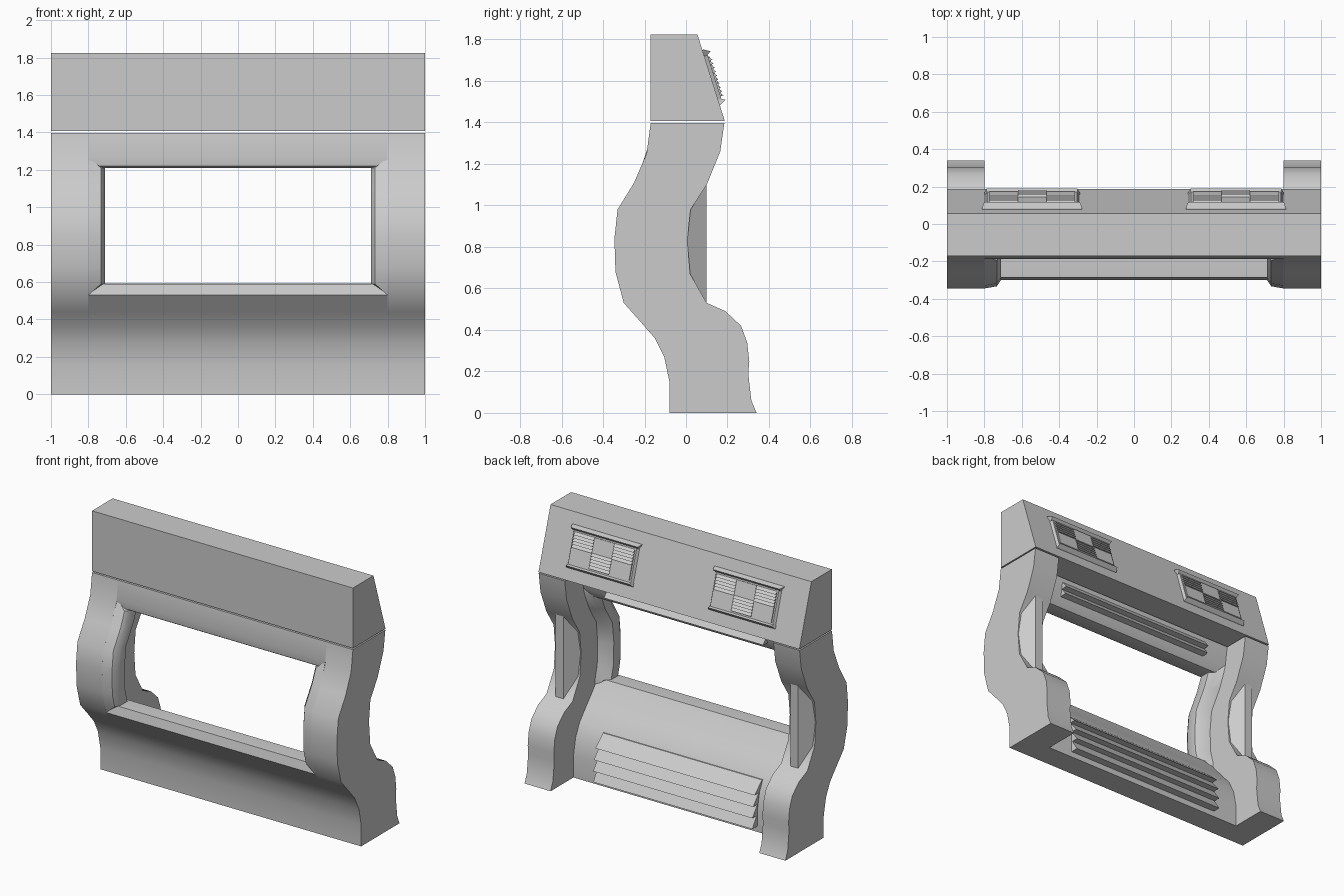
import bpy, bmesh, math

if "Cube" in bpy.data.objects:
    bpy.data.objects.remove(bpy.data.objects["Cube"])


def loft(name, rings, smooth=False):
    """Solid skinned through rings of equal point count, capped at both ends."""
    bm = bmesh.new()
    vs = [[bm.verts.new(p) for p in r] for r in rings]
    n = len(vs[0])
    for a, b in zip(vs, vs[1:]):
        for i in range(n):
            bm.faces.new((a[i], a[(i + 1) % n], b[(i + 1) % n], b[i]))
    bm.faces.new(vs[0])
    bm.faces.new(vs[-1])
    bmesh.ops.remove_doubles(bm, verts=bm.verts, dist=0.0001)
    bmesh.ops.recalc_face_normals(bm, faces=bm.faces)
    me = bpy.data.meshes.new(name)
    bm.to_mesh(me)
    bm.free()
    ob = bpy.data.objects.new(name, me)
    bpy.context.collection.objects.link(ob)
    if smooth:
        bpy.ops.object.select_all(action='DESELECT')
        ob.select_set(True)
        bpy.context.view_layer.objects.active = ob
        bpy.ops.object.shade_smooth_by_angle(angle=math.radians(40))
    return ob


def prism(name, pts, x0, x1, smooth=False):
    """Extrude a (y, z[, end inset]) outline along x."""
    p3 = [(p[0], p[1], p[2] if len(p) > 2 else 0) for p in pts]
    return loft(name, [[(x0 + d, y, z) for y, z, d in p3],
                       [(x1 - d, y, z) for y, z, d in p3]], smooth)


# Wavy side outline
front = [(-.08, 0), (-.08, .15), (-.105, .27), (-.15, .36), (-.22, .44), (-.3, .53),
         (-.34, .68), (-.345, .84), (-.33, .98), (-.25, 1.11), (-.19, 1.25), (-.17, 1.398)]
back = [(.185, 1.398), (.165, 1.26), (.10, 1.10), (.022, .98), (.006, .83), (.02, .67),
        (.10, .53), (.19, .49), (.265, .42), (.295, .34), (.305, .25), (.30, .19),
        (.315, .06), (.34, 0)]
T = .17


def front_y(z):
    for (ya, za), (yb, zb) in zip(front, front[1:]):
        if za <= z <= zb:
            return ya + (yb - ya) * (z - za) / (zb - za)


# Wall below and above the window
low = front[:6]
prism("lower_wall", low + [(-.285, .59), (-.265, .592), (-.275 + T - .07, .592)]
      + [(y + T, z) for y, z in reversed(low)], -.8, .8, True)
prism("upper_wall", [(-.17, 1.398), (front_y(1.27), 1.27), (-.18, 1.22), (-.165, 1.21),
                     (-.06, 1.21), (-.02, 1.27), (0, 1.398)], -.8, .8, True)

for s, side in ((-1, "left"), (1, "right")):
    # Side posts
    prism(side + "_post", front + back, s * .8, s * 1, True)
    # Rounded window jambs, mitred at top and bottom
    rings = []
    for z in (.53, .59, .68, .84, .98, 1.11, 1.21, 1.27):
        w = 0.0 if z in (.53, 1.27) else .09
        f = front_y(z)
        prof = [(0, 0), (.75, .012), (1, .045), (1, .12), (.6, .15), (0, T)]
        rings.append([(s * (.801 - w * a), f + b, z) for a, b in prof])
        if w == 0:
            rings[-1] = [(s * (.801 - .002 * a), f + b, z) for a, b in prof]
    loft(side + "_jamb", rings, True)
    # Tapered fin bridging the hollow at the back of the post
    loft(side + "_fin", [[(s * .9 - w, y, z0), (s * .9 + w, y, z0),
                          (s * .9 + w, y, z1), (s * .9 - w, y, z1)]
                         for w, y, z0, z1 in ((.097, .005, .64, 1.0), (.03, .10, .53, 1.10))])

# Header box with a sloping back
prism("header", [(-.17, 1.407), (-.17, 1.825), (.055, 1.825), (.187, 1.407)], -1, 1)


def slope(v, n, d=0):
    """Point on the header back: v up the slope, n out from it."""
    return (.1205 - .301 * v + .954 * n, 1.616 + .954 * v + .301 * n, d)


def teeth(v0, v1, n0, n1, count):
    """Sawtooth louvre outline, blades pointing out and down."""
    h = (v1 - v0) / count
    out = [(v0, n0 - .008)]
    for i in range(count):
        out += [(v0 + i * h, n1), (v0 + (i + 1) * h, n0)]
    return out + [(v1, n0 - .008)]


# Two vents with chequered louvres and plain tiles
for c, side in ((-.545, "left"), (.545, "right")):
    prism(side + "_vent_plate", [slope(-.125, -.005), slope(.125, -.005),
                                 slope(.115, .017, .015), slope(-.115, .017, .015)],
          c - .255, c + .255)
    prism(side + "_vent_top_ledge", [slope(.14, -.005), slope(.14, .006), slope(.122, .036, .012),
                                     slope(.108, .015, .02), slope(.108, -.005, .02)],
          c - .268, c + .268)
    prism(side + "_vent_bottom_ledge", [slope(-.14, -.005), slope(-.138, .006),
                                        slope(-.122, .034, .012), slope(-.112, .015, .012),
                                        slope(-.112, -.005)], c - .255, c + .255)
    for col in range(3):
        x = c + (col - 1) * .153
        for row in range(2):
            v0 = -.1 + row * .1
            if (col + row) % 2 == 1:
                outline = [slope(*p) for p in teeth(v0, v0 + .1, .018, .032, 5)]
                name = "vent_louvre"
            else:
                outline = [slope(v0, .01), slope(v0, .024), slope(v0 + .1, .024),
                           slope(v0 + .1, .01)]
                name = "vent_tile"
            prism(f"{side}_{name}_{col}_{row}", outline, x - .0765, x + .0765)

# Big slats on the back of the lower wall
for i in range(4):
    z = .04 + i * .075
    y0, y1 = front_y(z) + T, front_y(z + .075) + T
    prism(f"lower_slat_{i}", [(y0 - .02, z), (y0 + .055, z), (y1 + .008, z + .075),
                              (y1 - .02, z + .075)], -.61, .61)

# Thin slats under the header
for i in range(2):
    z = 1.265 + i * .05
    y = front_y(z) + T
    prism(f"upper_slat_{i}", [(y - .02, z), (y + .045, z + .005), (y + .01, z + .05),
                              (y - .02, z + .05)], -.61, .61)
